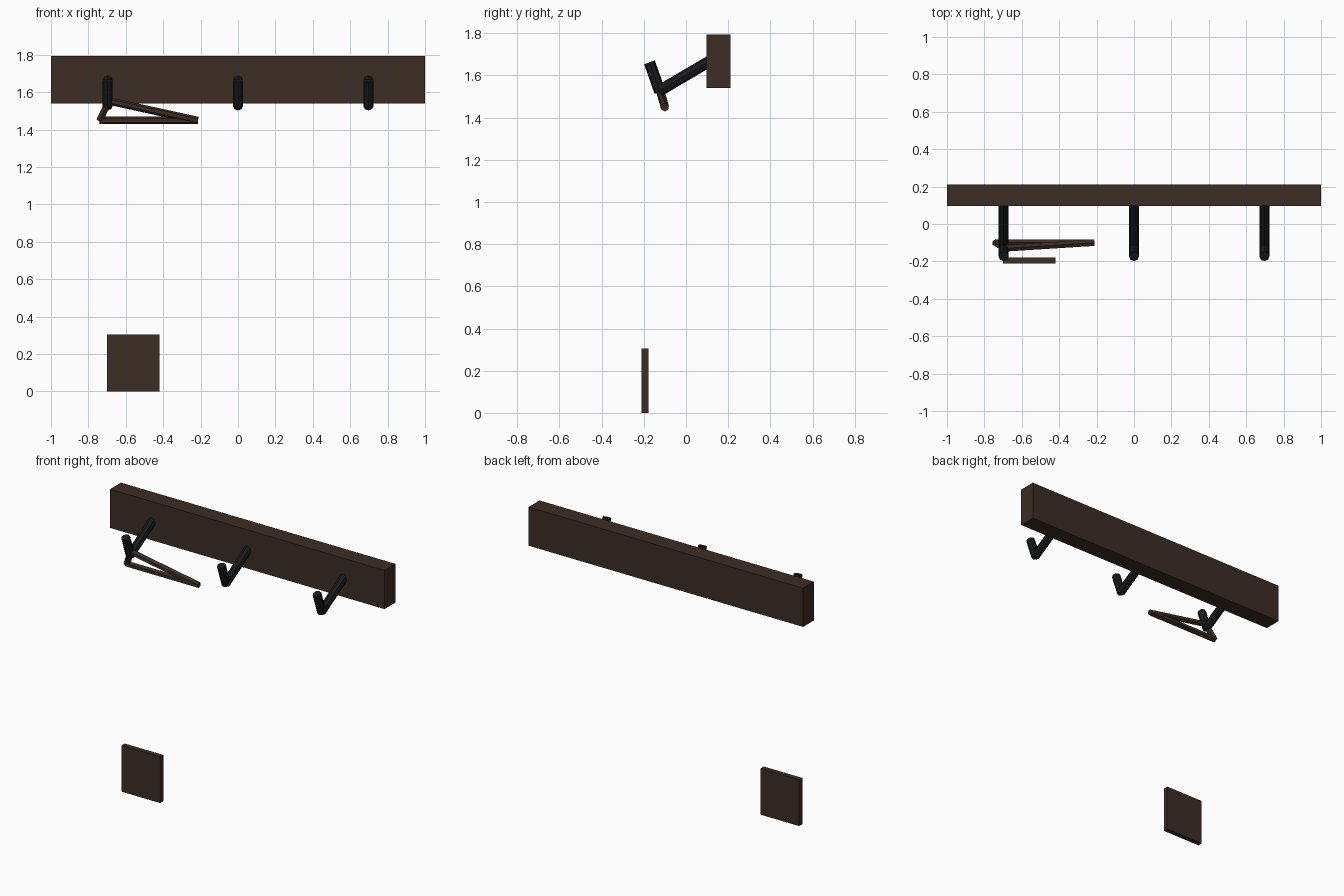
import bpy
import bmesh
from mathutils import Vector

if "Cube" in bpy.data.objects:
    bpy.data.objects.remove(bpy.data.objects["Cube"])


def material(name, colour):
    m = bpy.data.materials.new(name)
    m.diffuse_color = (*colour, 1)
    m.use_nodes = True
    m.node_tree.nodes["Principled BSDF"].inputs["Base Color"].default_value = m.diffuse_color
    return m


WOOD = material("dark_wood", (0.045, 0.026, 0.017))
IRON = material("black_iron", (0.0095, 0.0105, 0.0115))


def finish(bm, name, mat):
    mesh = bpy.data.meshes.new(name)
    bm.to_mesh(mesh)
    bm.free()
    mesh.materials.append(mat)
    obj = bpy.data.objects.new(name, mesh)
    bpy.context.collection.objects.link(obj)
    return obj


def box(name, low, high, mat):
    bm = bmesh.new()
    bmesh.ops.create_cube(bm, size=1)
    low, high = Vector(low), Vector(high)
    for v in bm.verts:
        v.co = (low + high) / 2 + v.co * (high - low)
    return finish(bm, name, mat)


def rod(name, start, end, radius, sides, mat):
    start, end = Vector(start), Vector(end)
    axis = end - start
    bm = bmesh.new()
    bmesh.ops.create_cone(bm, cap_ends=True, segments=sides, radius1=radius,
                          radius2=radius, depth=axis.length)
    turn = axis.to_track_quat('Z', 'Y')
    for v in bm.verts:
        v.co = turn @ v.co + (start + end) / 2
    return finish(bm, name, mat)


# Wall board and the loose panel below it
box("wall_board", (-1, 0.097, 1.54), (1, 0.21, 1.795), WOOD)
box("loose_panel", (-0.70, -0.21, 0), (-0.42, -0.178, 0.305), WOOD)

# Three pegs, each a sloping arm with an upturned tip
for i, x in enumerate((-0.697, 0, 0.697), 1):
    rod(f"peg_arm_{i}", (x, 0.12, 1.672), (x, -0.128, 1.526), 0.027, 8, IRON)
    rod(f"peg_tip_{i}", (x, -0.124, 1.522), (x, -0.173, 1.662), 0.027, 8, IRON)

# Triangular hanger resting on the left peg
corners = [(-0.69, -0.13, 1.553), (-0.74, -0.1, 1.449), (-0.215, -0.1, 1.449)]
for i, name in enumerate(("hanger_side", "hanger_base", "hanger_slope")):
    rod(name, corners[i], corners[(i + 1) % 3], 0.02, 6, WOOD)
